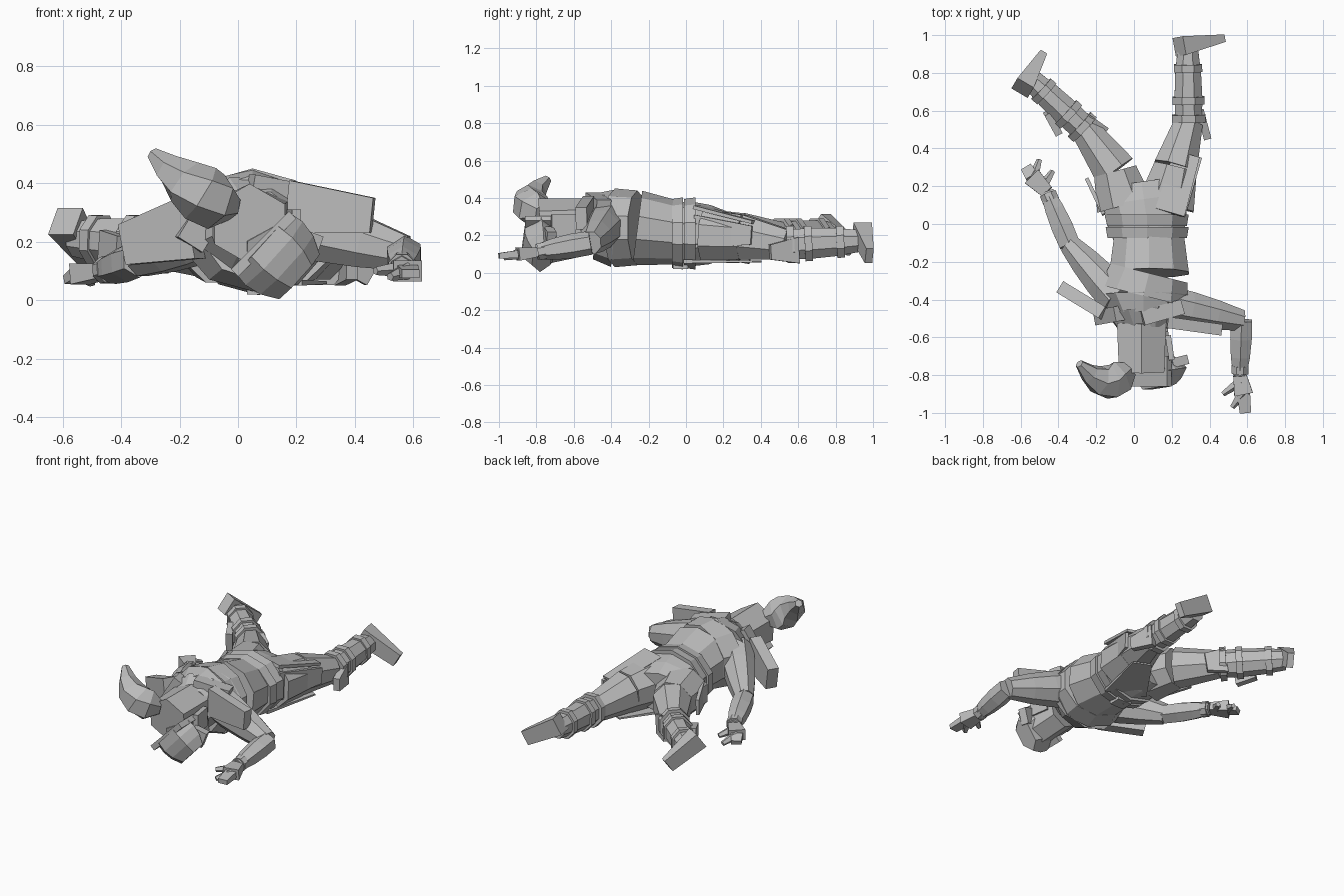
import bpy, bmesh, math
from mathutils import Vector

cube = bpy.data.objects.get("Cube")
if cube:
    bpy.data.objects.remove(cube)

grey = bpy.data.materials.new("plain grey")
grey.use_nodes = True
colour = (0.5, 0.5, 0.5, 1)
grey.diffuse_color = colour
grey.node_tree.nodes["Principled BSDF"].inputs["Base Color"].default_value = colour


def loft(name, centres, sizes, sides=8):
    """Flat-faced tube through centres, each with a half width and half height."""
    bm = bmesh.new()
    grow = 1 / math.cos(math.pi / sides)
    last = len(centres) - 1
    loops = []
    for i, (centre, (wide, tall)) in enumerate(zip(centres, sizes)):
        along = (centres[min(i + 1, last)] - centres[max(i - 1, 0)]).normalized()
        across = along.cross(Vector((0, 0, 1))).normalized()
        up = across.cross(along)
        loop = []
        for k in range(sides):
            angle = math.tau * (k + 0.5) / sides
            offset = across * math.cos(angle) * wide + up * math.sin(angle) * tall
            loop.append(bm.verts.new(centre + offset * grow))
        loops.append(loop)
    for near, far in zip(loops, loops[1:]):
        for k in range(sides):
            j = (k + 1) % sides
            bm.faces.new((near[k], near[j], far[j], far[k]))
    bm.faces.new(loops[0])
    bm.faces.new(loops[-1])
    bmesh.ops.recalc_face_normals(bm, faces=bm.faces)
    mesh = bpy.data.meshes.new(name)
    bm.to_mesh(mesh)
    bm.free()
    mesh.materials.append(grey)
    obj = bpy.data.objects.new(name, mesh)
    bpy.context.collection.objects.link(obj)


def limb(name, start, end, wide, far_wide=None, tall=None, far_tall=None, bulge=0, sides=8):
    """Tapered piece from start to end, optionally swelling in the middle."""
    start, end = Vector(start), Vector(end)
    far_wide = far_wide or wide
    tall = tall or wide
    far_tall = far_tall or tall * far_wide / wide
    steps = 3 if bulge else 1
    centres, sizes = [], []
    for k in range(steps + 1):
        t = k / steps
        swell = bulge * math.sin(math.pi * t)
        centres.append(start.lerp(end, t))
        sizes.append((wide + (far_wide - wide) * t + swell, tall + (far_tall - tall) * t + swell))
    loft(name, centres, sizes, sides)


def slab(name, start, end, **shape):
    """Four-sided limb, for plates and blocks."""
    limb(name, start, end, sides=4, **shape)


def strap(name, start, end, t, wide, tall):
    """Short raised band around a limb at fraction t."""
    start, end = Vector(start), Vector(end)
    middle, half = start.lerp(end, t), (end - start).normalized() * 0.02
    limb(name, middle - half, middle + half, wide=wide, tall=tall)


# Landmarks of the sprawled pose
joints = {
    "left": dict(
        shoulder=(.15, -.42, .27), elbow=(.57, -.51, .16), wrist=(.56, -.8, .11),
        knuckles=(.58, -.9, .1), tips=(.59, -1, .09), index=(.52, -.97, .08), thumb=(.47, -.9, .1),
        hip=(.17, .1, .2), thigh=(.22, .3, .19), knee=(.29, .54, .15), ankle=(.285, .92, .17),
        heel=(.24, .94, .22), toe=(.46, .98, .09)),
    "right": dict(
        shoulder=(-.08, -.4, .26), elbow=(-.34, -.11, .14), wrist=(-.46, .17, .1),
        knuckles=(-.54, .25, .09), tips=(-.57, .3, .07), index=(-.5, .34, .06), thumb=(-.43, .28, .07),
        hip=(-.05, .1, .2), thigh=(-.1, .28, .2), knee=(-.26, .5, .19), ankle=(-.55, .77, .21),
        heel=(-.59, .72, .27), toe=(-.49, .89, .13)),
}

# Torso, collar and belt
limb("shoulders", (.05, -.48, .25), (.05, -.38, .24), wide=.17, far_wide=.24, tall=.17, far_tall=.2, sides=10)
limb("chest", (.05, -.38, .24), (.08, -.26, .24), wide=.24, far_wide=.21, tall=.2, far_tall=.19, sides=10)
limb("waist", (.08, -.26, .24), (.08, -.03, .21), wide=.21, far_wide=.18, tall=.19, far_tall=.16, sides=10)
limb("hips", (.08, -.06, .21), (.04, .22, .2), wide=.19, far_wide=.21, tall=.16, far_tall=.12, bulge=.02, sides=10)
limb("collar", (.06, -.56, .27), (.05, -.46, .26), wide=.13, far_wide=.19, tall=.1, far_tall=.16)
for i, y in enumerate((-.045, .02)):
    limb(f"belt_{i + 1}", (.07, y - .03, .21), (.07, y + .03, .21), wide=.21, far_wide=.22, tall=.175, sides=10)
slab("belt_knot", (.08, -.07, .04), (.08, .01, .04), wide=.05, tall=.02)
slab("left_collar_fold", (.04, -.5, .38), (.25, -.44, .34), wide=.04, tall=.05)
slab("right_collar_fold", (-.17, -.49, .19), (-.06, -.47, .37), wide=.04, tall=.05)

# Head turned to its side, with crown, headband and face
limb("hair_back", (.04, -.52, .28), (.04, -.78, .26), wide=.13, far_wide=.12, tall=.1, far_tall=.12, sides=6)
limb("face", (.09, -.57, .19), (.12, -.76, .15), wide=.09, tall=.09, sides=6)
limb("crown", (.08, -.79, .2), (.21, -.77, .08), wide=.08, far_wide=.05, tall=.12, far_tall=.09, bulge=.02, sides=6)
slab("headband", (.075, -.78, .205), (.1, -.78, .18), wide=.08, tall=.14)
slab("cheek_guard", (.18, -.59, .25), (.2, -.72, .25), wide=.015, tall=.06)
slab("brow_guard", (.19, -.74, .2), (.27, -.72, .17), wide=.025, tall=.05)

# Curved topknot, pinched at the root and tapering to a point
steps = [k / 5 for k in range(6)]
radii = [.02 + .07 * math.sin(math.pi * t ** .6) for t in steps]
radii[0] = .04
loft("topknot", [Vector((-.02 - .27 * t, .03 * t - .77 - .08 * math.sin(math.pi * t), .32 + .18 * t ** 1.5))
                 for t in steps], list(zip(radii, radii)), sides=6)

for side, j in joints.items():
    # Arm and hand
    limb(f"{side}_upper_arm", j["shoulder"], j["elbow"], wide=.1, far_wide=.055, tall=.11, bulge=.01)
    limb(f"{side}_forearm", j["elbow"], j["wrist"], wide=.055, far_wide=.035, bulge=.01, sides=6)
    strap(f"{side}_cuff", j["elbow"], j["wrist"], t=.9, wide=.045, tall=.045)
    slab(f"{side}_palm", j["wrist"], j["knuckles"], wide=.035, far_wide=.05, tall=.025)
    slab(f"{side}_fingers", j["knuckles"], j["tips"], wide=.035, far_wide=.03, tall=.02, far_tall=.015)
    for finger in ("index", "thumb"):
        root = Vector(j["wrist"]).lerp(Vector(j["knuckles"]), .9 if finger == "index" else .3)
        limb(f"{side}_{finger}_finger", root, j[finger], wide=.025, far_wide=.012, sides=5)

    # Leg, boot and straps
    limb(f"{side}_buttock", j["hip"], j["thigh"], wide=.15, far_wide=.115, tall=.14, far_tall=.12)
    limb(f"{side}_thigh", j["thigh"], j["knee"], wide=.115, far_wide=.075, tall=.12, far_tall=.08)
    limb(f"{side}_boot_shaft", j["knee"], j["ankle"], wide=.07, far_wide=.055, tall=.08, far_tall=.06, bulge=.01)
    for i, t in enumerate((.05, .3, .75)):
        strap(f"{side}_boot_strap_{i + 1}", j["knee"], j["ankle"], t, wide=.09 - .02 * t, tall=.1 - .02 * t)
    slab(f"{side}_foot", j["heel"], j["toe"], wide=.05, far_wide=.02, tall=.055, far_tall=.045)

# Shoulder guards
slab("left_shoulder_guard", (.17, -.52, .32), (.46, -.56, .29), wide=.03, tall=.09, far_tall=.06)
slab("right_shoulder_guard", (-.15, -.48, .25), (-.38, -.34, .19), wide=.035, tall=.11, far_tall=.07)

# Knee guards
slab("left_knee_guard", (.35, .6, .12), (.39, .45, .11), wide=.02, tall=.07, far_tall=.04)
slab("right_knee_guard", (-.25, .57, .18), (-.15, .5, .16), wide=.015, tall=.08, far_tall=.06)
slab("right_shin_guard", (-.46, .59, .18), (-.4, .48, .16), wide=.02, tall=.06)

# Skirt panels hanging from the belt
slab("left_hip_panel", (.26, .04, .22), (.35, .35, .2), wide=.01, tall=.09, far_tall=.05)
slab("back_hip_panel", (.19, .06, .35), (.28, .37, .27), wide=.08, far_wide=.07, tall=.01)
slab("right_hip_panel", (-.16, .05, .2), (-.25, .24, .19), wide=.01, tall=.08, far_tall=.05)
slab("front_apron", (.1, .04, .06), (.25, .38, .06), wide=.13, far_wide=.06, tall=.01)
